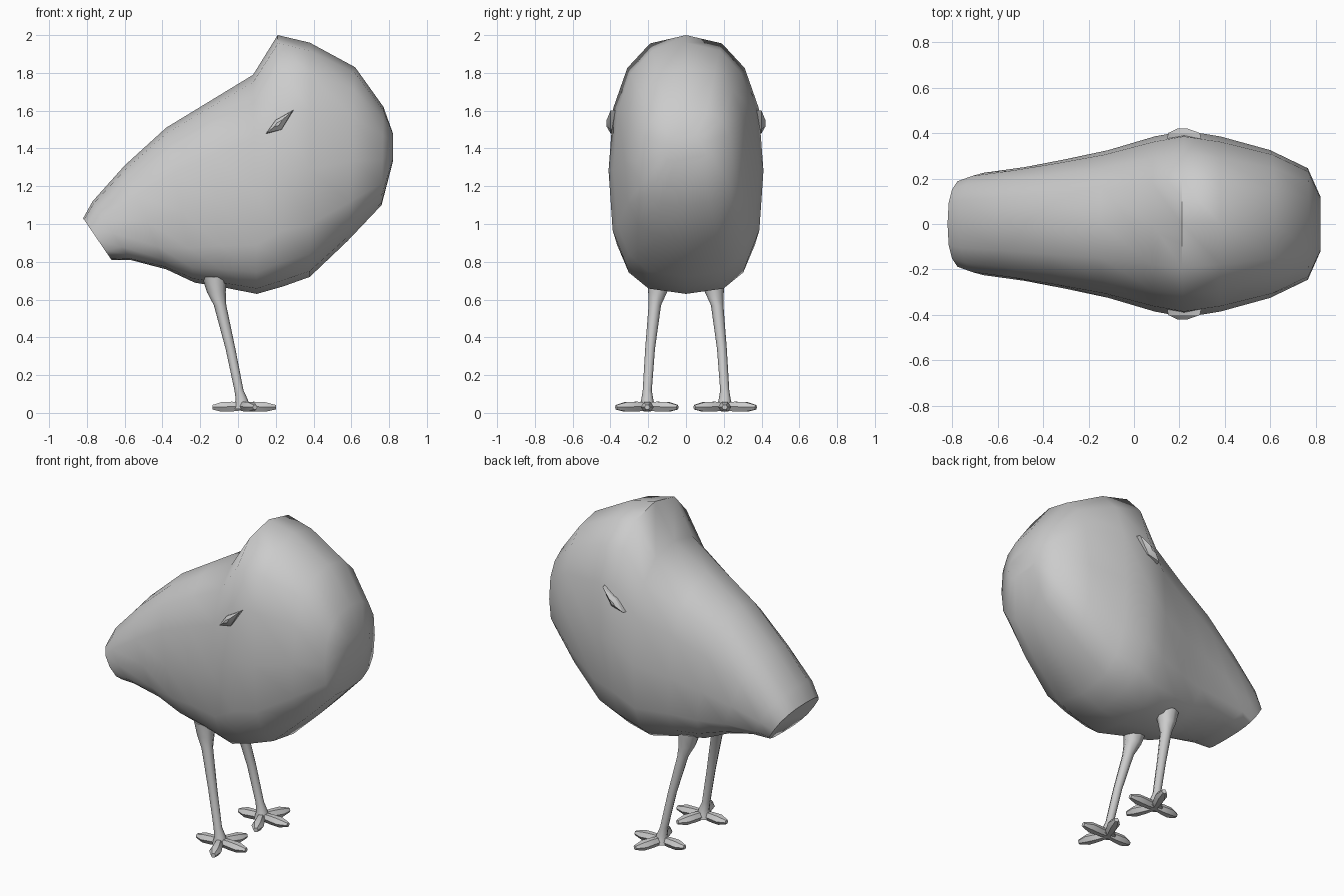
import bpy, bmesh
from math import sin, cos, pi, radians
from mathutils import Vector

if "Cube" in bpy.data.objects:
    bpy.data.objects.remove(bpy.data.objects["Cube"])


def loft(name, rings, angle=50):
    """Skin a list of equal-length vertex rings and cap both ends."""
    bm = bmesh.new()
    vr = [[bm.verts.new(p) for p in r] for r in rings]
    n = len(vr[0])
    for a, b in zip(vr, vr[1:]):
        for i in range(n):
            j = (i + 1) % n
            bm.faces.new((a[i], a[j], b[j], b[i]))
    bm.faces.new(vr[0])
    bm.faces.new(vr[-1])
    bmesh.ops.recalc_face_normals(bm, faces=bm.faces)
    me = bpy.data.meshes.new(name)
    bm.to_mesh(me)
    bm.free()
    ob = bpy.data.objects.new(name, me)
    bpy.context.collection.objects.link(ob)
    bpy.ops.object.select_all(action='DESELECT')
    ob.select_set(True)
    bpy.context.view_layer.objects.active = ob
    bpy.ops.object.shade_smooth_by_angle(angle=radians(angle))
    return ob


def spow(v, e):
    return (1 if v >= 0 else -1) * abs(v) ** e


def body_ring(top, bottom, width, n=16):
    """Rounded-box section, widest a little below the middle."""
    t, b = Vector((top[0], 0, top[1])), Vector((bottom[0], 0, bottom[1]))
    mid = b.lerp(t, 0.46)
    ring = []
    for i in range(n):
        a = 2 * pi * i / n
        c, s = cos(a), sin(a)
        e = 2 / 2.5 if s > 0 else 2 / 2.9
        p = mid.lerp(t if s > 0 else b, abs(s) ** e)
        ring.append((p.x, width * spow(c, e), p.z))
    return ring


# Body: top point (x, z), bottom point (x, z), half width, tail to breast
sections = [
    ((-.82, 1.03), (-.67, .81), .20),
    ((-.77, 1.12), (-.57, .81), .225),
    ((-.60, 1.31), (-.38, .76), .25),
    ((-.38, 1.51), (-.23, .69), .285),
    ((-.15, 1.65), (-.08, .665), .325),
    ((.08, 1.79), (.10, .63), .385),
    ((.21, 2.00), (.24, .67), .41),
    ((.38, 1.96), (.38, .72), .385),
    ((.62, 1.83), (.58, .91), .325),
    ((.77, 1.62), (.76, 1.10), .245),
    ((.82, 1.48), (.82, 1.33), .12),
]
loft("body", [body_ring(*s) for s in sections], 60)


def tube_ring(centre, r, n=8):
    x, y, z = centre
    return [(x + r * cos(2 * pi * i / n), y + r * sin(2 * pi * i / n), z)
            for i in range(n)]


def toe(name, start, end, half_width):
    """Flat leaf-shaped toe lying on the ground."""
    a, b = Vector((*start, .035)), Vector((*end, .03))
    side = Vector((0, 0, 1)).cross((b - a).normalized())
    rings = []
    for t, w, h in ((0, .6, .022), (.35, .8, .026), (.7, 1, .025), (1, .4, .012)):
        p = a.lerp(b, t)
        rings.append([p + side * (w * half_width * cos(k * pi / 3))
                      + Vector((0, 0, h * sin(k * pi / 3) * 1.15))
                      for k in range(6)])
    loft(name, rings)


for sy, label in ((-1, "front"), (1, "back")):
    # Leg
    path = [((-.125, .14, .72), .065), ((-.115, .15, .64), .05),
            ((-.095, .165, .57), .033), ((-.04, .19, .34), .026),
            ((.005, .205, .12), .024), ((.02, .205, .07), .032),
            ((.02, .205, .02), .045)]
    loft(label + "_leg", [tube_ring((x, sy * y, z), r) for (x, y, z), r in path])
    # Four toes
    for i, (ex, ey) in enumerate(((.20, .205), (.09, .37), (.09, .045), (-.135, .205))):
        toe(f"{label}_toe_{i + 1}", (.02, sy * .205), (ex, sy * ey), .035)
    # Small wing nub on the flank
    outline = [(.15, 1.48), (.23, 1.50), (.29, 1.60), (.20, 1.55)]
    cx, cz = .21, 1.53
    loft(label + "_wing_nub",
         [[(cx + (x - cx) * k, sy * y, cz + (z - cz) * k) for x, z in outline]
          for y, k in ((.36, 1.1), (.40, 1), (.42, .3))], 30)
